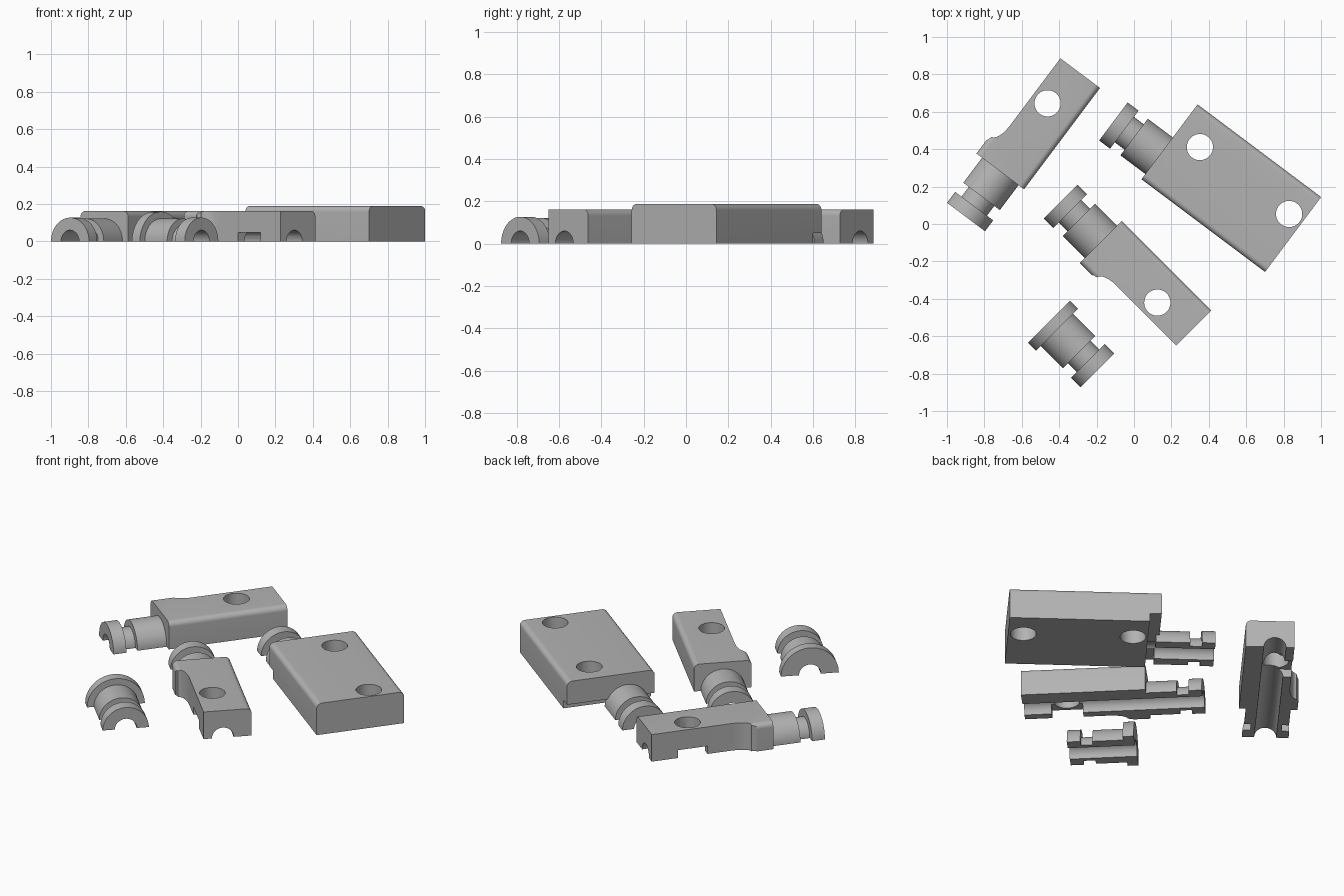
import bpy, bmesh, math
from mathutils import Matrix, Vector

if "Cube" in bpy.data.objects:
    bpy.data.objects.remove(bpy.data.objects["Cube"])

grey = bpy.data.materials.new("light_grey")
grey.diffuse_color = (0.45, 0.45, 0.45, 1)
grey.use_nodes = True
grey.node_tree.nodes["Principled BSDF"].inputs["Base Color"].default_value = grey.diffuse_color

# Each part is built along local x (tip at 0), lying flat side down on z = 0
BORE_R, PIN_R, NECK_R, FLANGE_R = 0.06, 0.07, 0.122, 0.127
BODY_X = 0.305


def add_object(name, bm):
    bmesh.ops.recalc_face_normals(bm, faces=bm.faces)
    mesh = bpy.data.meshes.new(name)
    bm.to_mesh(mesh)
    bm.free()
    ob = bpy.data.objects.new(name, mesh)
    bpy.context.collection.objects.link(ob)
    mesh.materials.append(grey)
    return ob


def prism(name, points, offset):
    """Closed 3D outline pushed along offset."""
    bm = bmesh.new()
    face = bm.faces.new([bm.verts.new(p) for p in points])
    ext = bmesh.ops.extrude_face_region(bm, geom=[face])
    verts = [g for g in ext["geom"] if isinstance(g, bmesh.types.BMVert)]
    bmesh.ops.translate(bm, verts=verts, vec=offset)
    return add_object(name, bm)


def box(name, x0, x1, y0, y1, z0, z1):
    pts = [(x0, y0, z0), (x1, y0, z0), (x1, y1, z0), (x0, y1, z0)]
    return prism(name, pts, (0, 0, z1 - z0))


def circle(r, n=64):
    return [(r * math.cos(2 * math.pi * i / n), r * math.sin(2 * math.pi * i / n)) for i in range(n)]


def bore(x0, x1):
    return prism("bore_cutter", [(x0, a, b) for a, b in circle(BORE_R)], (x1 - x0, 0, 0))


def pin_hole(x, y):
    return prism("pin_cutter", [(x + a, y + b, -0.1) for a, b in circle(PIN_R)], (0, 0, 0.5))


def combine(ob, tool, operation="DIFFERENCE"):
    mod = ob.modifiers.new("combine", "BOOLEAN")
    mod.operation, mod.object, mod.solver = operation, tool, "EXACT"
    deps = bpy.context.evaluated_depsgraph_get()
    new = bpy.data.meshes.new_from_object(ob.evaluated_get(deps))
    ob.modifiers.clear()
    ob.data = new
    bpy.data.objects.remove(tool)


def half_turned(name, profile, steps=32):
    """Half-round solid turned about x from (x, radius) pairs."""
    bm = bmesh.new()
    rings = []
    for x, r in profile:
        rings.append([bm.verts.new((x, r * math.cos(math.pi * i / steps), r * math.sin(math.pi * i / steps)))
                      for i in range(steps + 1)])
    for a, b in zip(rings, rings[1:]):
        for i in range(steps):
            bm.faces.new((a[i], a[i + 1], b[i + 1], b[i]))
    bm.faces.new(rings[0])
    bm.faces.new(rings[-1])
    # flat underside, one quad per section
    for a, b in zip(rings, rings[1:]):
        bm.faces.new((a[0], a[-1], b[-1], b[0]))
    return add_object(name, bm)


def spigot(name, end, extra=()):
    # end flange, groove and neck
    return half_turned(name, [(0, FLANGE_R), (0.073, FLANGE_R), (0.073, 0.085), (0.138, 0.085),
                              (0.138, NECK_R), (end, NECK_R), *extra])


def rounded_block(name, x1, y0, y1, h, r=0.03):
    """Block with both long top edges rounded."""
    pts = [(y0, 0), (y1, 0)]
    for cy, start in ((y1 - r, 0), (y0 + r, 90)):
        for i in range(9):
            a = math.radians(start + i * 90 / 8)
            pts.append((cy + r * math.cos(a), h - r + r * math.sin(a)))
    return prism(name, [(BODY_X, y, z) for y, z in pts], (x1 - BODY_X, 0, 0))


def finish(ob, x, y, angle):
    ob.data.materials.clear()
    ob.data.materials.append(grey)
    ob.matrix_world = Matrix.Translation((x, y, 0)) @ Matrix.Rotation(math.radians(angle), 4, "Z")
    bpy.ops.object.select_all(action="DESELECT")
    ob.select_set(True)
    bpy.context.view_layer.objects.active = ob
    bpy.ops.object.shade_smooth_by_angle(angle=math.radians(30))


def arm(name, side, x, y, angle):
    """Narrow arm; side = +1 or -1 picks the relieved edge."""
    ob = rounded_block(name, 0.982, -0.159, 0.159, 0.162)
    # curved relief that narrows the arm behind the shoulder
    curve = [(0.40, 0.17), (0.40, 0.155), (0.425, 0.148)]
    curve += [(0.53 - 0.105 * math.sin(math.radians(a)), 0.148 - 0.042 * math.cos(math.radians(a)))
              for a in range(75, -1, -15)]
    curve += [(1.1, 0.106), (1.1, 0.17)]
    combine(ob, prism("relief_cutter", [(px, py * side, -0.1) for px, py in curve], (0, 0, 0.4)))
    combine(ob, spigot("spigot", BODY_X + 0.02), "UNION")
    combine(ob, bore(-0.1, 1.1))
    combine(ob, pin_hole(0.748, 0.016 * side))
    # side slot under the pin hole
    y0, y1 = sorted((0.016 * side, 0.2 * side))
    combine(ob, box("slot_cutter", 0.663, 0.833, y0, y1, -0.1, 0.047))
    finish(ob, x, y, angle)


arm("left_arm", 1, -0.898, 0.037, 53.13)
arm("middle_arm", -1, -0.393, 0.12, -45)

# Wide plate with stepped underside and two pin holes
plate = rounded_block("wide_plate", 1.131, -0.157, 0.343, 0.188)
combine(plate, box("step_cutter", 0.2, 0.37, -0.3, 0.5, -0.1, 0.05))
combine(plate, spigot("spigot", BODY_X + 0.02), "UNION")
combine(plate, bore(-0.1, 0.37))
for hx, hy in ((0.452, 0.168), (1.048, 0.168)):
    combine(plate, pin_hole(hx, hy))
finish(plate, -0.11, 0.548, -36.87)

# Short plug with a large end collar
plug = spigot("short_plug", 0.307, [(0.307, 0.159), (0.367, 0.159)])
combine(plug, bore(-0.1, 0.5))
finish(plug, -0.195, -0.783, 135)
